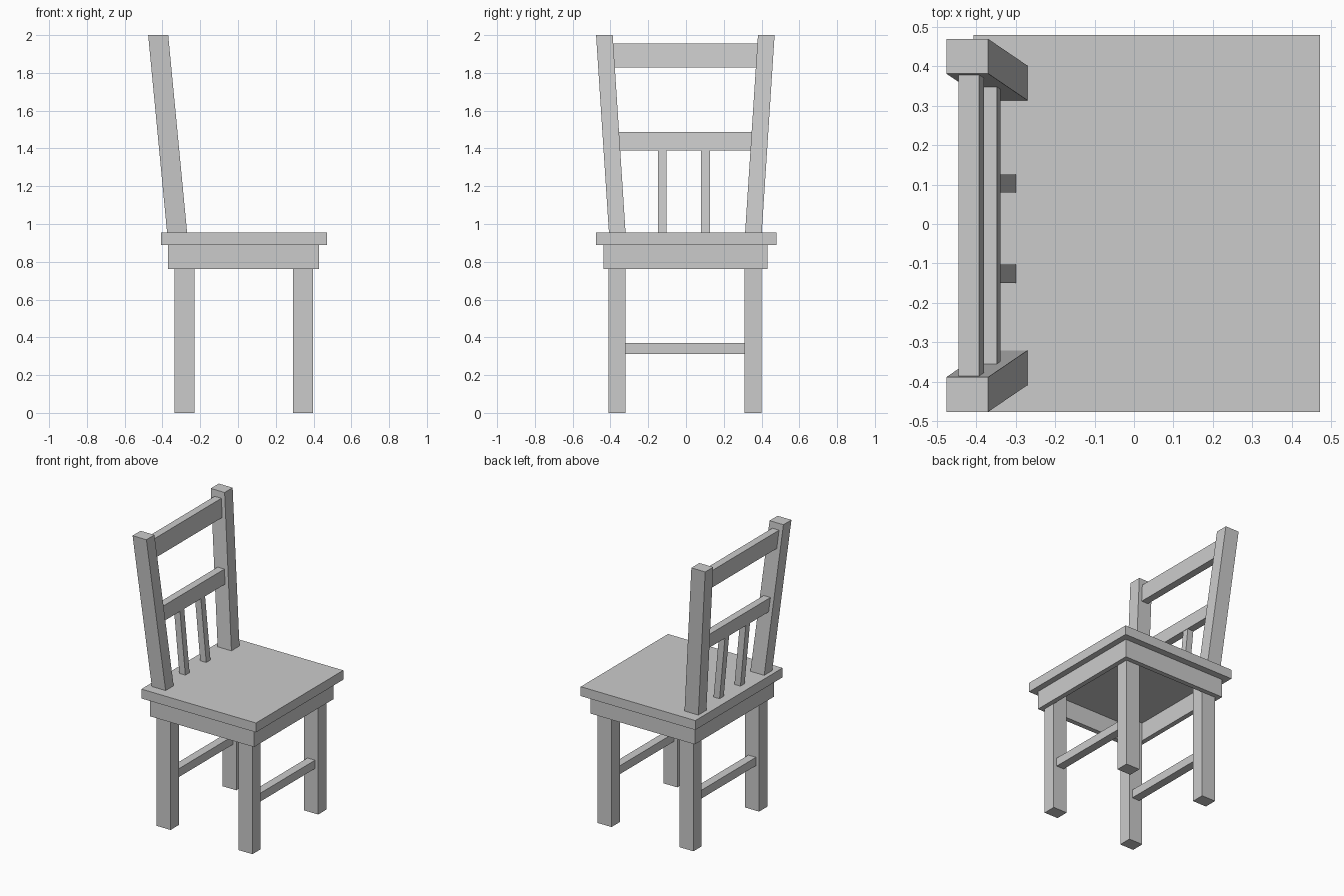
import bpy

if "Cube" in bpy.data.objects:
    bpy.data.objects.remove(bpy.data.objects["Cube"])

SEAT_TOP = 0.955
TOP = 2.0


def prism(name, z0, low, z1, high=None):
    """Four-sided block between two rectangles (x0, x1, y0, y1)."""
    verts = []
    for z, (x0, x1, y0, y1) in ((z0, low), (z1, high or low)):
        verts += [(x0, y0, z), (x1, y0, z), (x1, y1, z), (x0, y1, z)]
    faces = [(3, 2, 1, 0), (4, 5, 6, 7)]
    faces += [(i, (i + 1) % 4, (i + 1) % 4 + 4, i + 4) for i in range(4)]
    mesh = bpy.data.meshes.new(name)
    mesh.from_pydata(verts, [], faces)
    obj = bpy.data.objects.new(name, mesh)
    bpy.context.collection.objects.link(obj)
    return obj


def lean_x(z):
    """Centre line of the leaning backrest."""
    return -0.3225 - 0.1 * (z - SEAT_TOP) / (TOP - SEAT_TOP)


def flare(z):
    """Sideways spread of the posts."""
    return 0.068 * (z - SEAT_TOP) / (TOP - SEAT_TOP)


def leaning(name, z0, z1, half, y_range):
    """Block following the backrest lean; y_range gives its width at a height."""
    rects = [(lean_x(z) - half, lean_x(z) + half, *y_range(z)) for z in (z0, z1)]
    return prism(name, z0, rects[0], z1, rects[1])


# Seat board
prism("seat", 0.89, (-0.407, 0.472, -0.477, 0.479), SEAT_TOP)

# Apron: open frame of four boards under the seat
X0, X1, Y0, Y1, T = -0.37, 0.43, -0.438, 0.432, 0.034
prism("apron_left", 0.762, (X0, X0 + T, Y0, Y1), 0.89)
prism("apron_right", 0.762, (X1 - T, X1, Y0, Y1), 0.89)
prism("apron_front", 0.762, (X0 + T, X1 - T, Y0, Y0 + T), 0.89)
prism("apron_back", 0.762, (X0 + T, X1 - T, Y1 - T, Y1), 0.89)

# Legs, with a stretcher joining each pair
for side, x0, x1 in (("left", -0.337, -0.23), ("right", 0.291, 0.398)):
    prism("front_leg_" + side, 0, (x0, x1, -0.41, -0.32), 0.89)
    prism("back_leg_" + side, 0, (x0, x1, 0.31, 0.40), 0.89)
    mid = (x0 + x1) / 2
    prism("stretcher_" + side, 0.312, (mid - 0.029, mid + 0.029, -0.32, 0.31), 0.37)

# Leaning, flared backrest posts
leaning("back_post_front", SEAT_TOP, TOP, 0.053,
        lambda z: (-0.408 - flare(z), -0.32 - flare(z)))
leaning("back_post_back", SEAT_TOP, TOP, 0.053,
        lambda z: (0.313 + flare(z), 0.401 + flare(z)))

# Rails between the posts
for name, z0, z1 in (("top_rail", 1.828, 1.955), ("middle_rail", 1.388, 1.488)):
    leaning(name, z0, z1, 0.026, lambda z: (-0.32 - flare(z), 0.313 + flare(z)))

# Spindles under the middle rail
for i, y in enumerate((-0.126, 0.103)):
    leaning(f"spindle_{i + 1}", SEAT_TOP, 1.388, 0.023,
            lambda z, y=y: (y - 0.023, y + 0.023))
